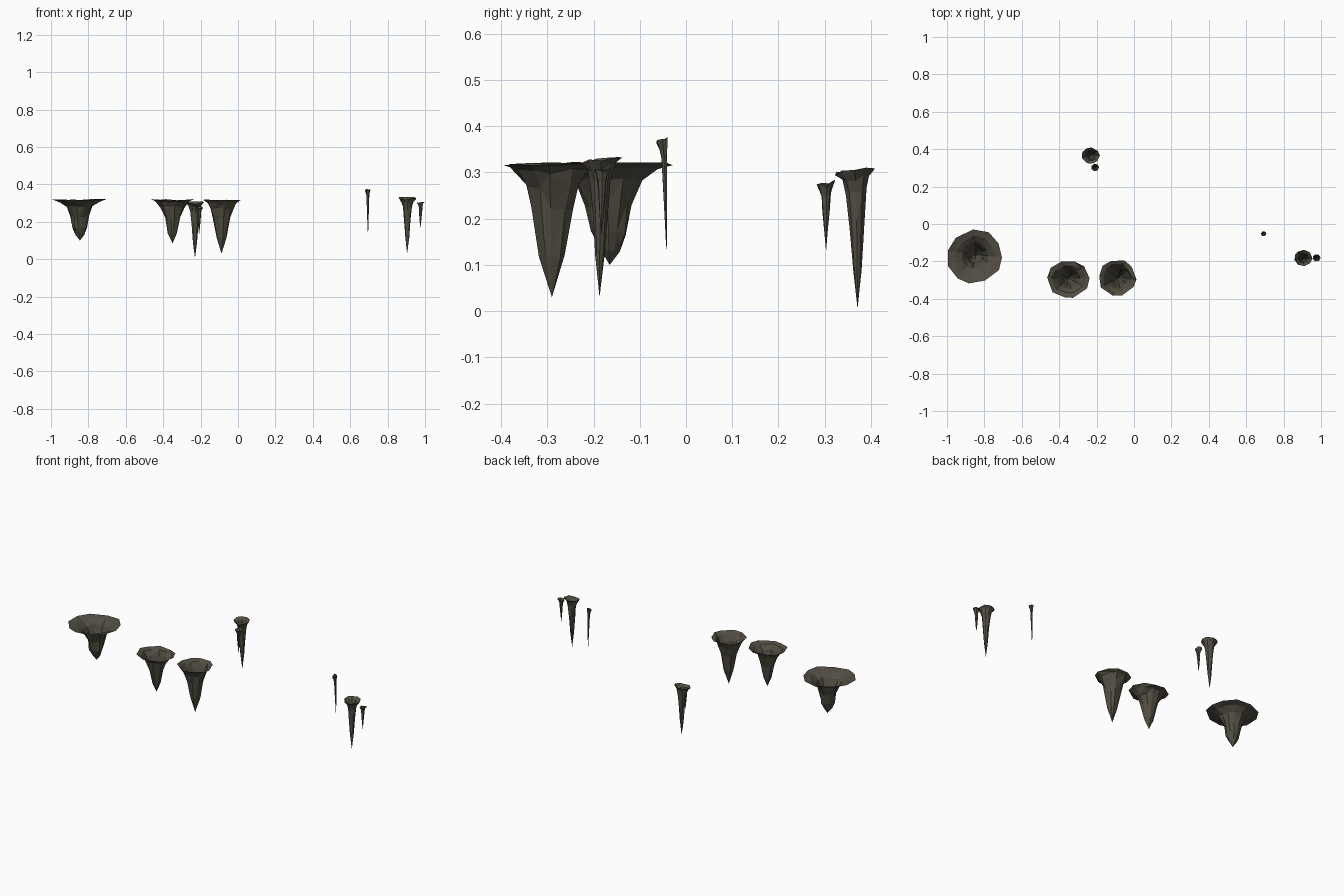
import bpy, bmesh, math, random

if "Cube" in bpy.data.objects:
    bpy.data.objects.remove(bpy.data.objects["Cube"])

random.seed(4)
rock = bpy.data.materials.new("dark_brown_stone")
rock.diffuse_color = (0.085, 0.076, 0.056, 1)
rock.use_nodes = True
rock.node_tree.nodes["Principled BSDF"].inputs["Base Color"].default_value = rock.diffuse_color


def stalactite(name, centre, radius, tip, rings, sides, tilt=0.0):
    """Open flared shell; rings = (z, fraction of rim radius), top to bottom."""
    bm = bmesh.new()
    cx, cy = centre
    rx, ry = radius
    top = rings[0][0]
    wobble = [random.uniform(0.95, 1.06) for _ in range(sides)]
    shift = [random.uniform(-0.12, 0.12) for _ in range(sides)]
    loops = []
    for z, f in rings:
        t = (top - z) / (top - tip[2])          # drift of the axis towards the tip
        ax, ay = cx + (tip[0] - cx) * t ** 0.4, cy + (tip[1] - cy) * t ** 0.4
        loop = []
        for i in range(sides):
            a = math.tau * i / sides + shift[i]
            r = f * wobble[i] * (1 if f == 1 else random.uniform(0.92, 1.08))
            s = math.sin(a)
            dz = tilt * s * (1 - t) + random.uniform(-0.004, 0.004) * (1 if f == 1 else 1.5)
            loop.append(bm.verts.new((ax + rx * r * math.cos(a), ay + ry * r * s, z + dz)))
        loops.append(loop)
    point = bm.verts.new(tip)
    for i in range(sides):
        j = (i + 1) % sides
        for up, low in zip(loops, loops[1:]):
            bm.faces.new((up[i], low[i], low[j], up[j]))
        bm.faces.new((loops[-1][i], point, loops[-1][j]))
    bmesh.ops.triangulate(bm, faces=[f for f in bm.faces if len(f.verts) == 4])
    bmesh.ops.recalc_face_normals(bm, faces=bm.faces)
    # normals point away from the axis
    bm.faces.ensure_lookup_table()
    f = bm.faces[-1]
    c = f.calc_center_median()
    if (c.x - tip[0]) * f.normal.x + (c.y - tip[1]) * f.normal.y < 0:
        bmesh.ops.reverse_faces(bm, faces=bm.faces)
    me = bpy.data.meshes.new(name)
    bm.to_mesh(me)
    bm.free()
    me.materials.append(rock)
    bpy.context.collection.objects.link(bpy.data.objects.new(name, me))


# Broad flared stalactites
stalactite("wide_stalactite", (-0.85, -0.17), (0.148, 0.146), (-0.845, -0.165, 0.10),
           [(0.319, 1), (0.307, 0.72), (0.285, 0.50), (0.23, 0.33), (0.17, 0.27), (0.135, 0.16)], 11)
stalactite("middle_stalactite_left", (-0.35, -0.293), (0.109, 0.102), (-0.35, -0.29, 0.085),
           [(0.318, 1), (0.305, 0.77), (0.28, 0.56), (0.22, 0.37), (0.14, 0.22)], 10)
stalactite("middle_stalactite_right", (-0.088, -0.288), (0.10, 0.095), (-0.088, -0.29, 0.03),
           [(0.317, 1), (0.303, 0.78), (0.27, 0.60), (0.22, 0.45), (0.12, 0.28)], 10)

# Slim stalactites
slim = lambda top, tip: [(top - (top - tip) * t, f) for t, f in
                         ((0, 1), (0.06, 0.68), (0.16, 0.50), (0.38, 0.38), (0.70, 0.22))]
stalactite("back_stalactite", (-0.232, 0.365), (0.048, 0.042), (-0.23, 0.371, 0.005),
           slim(0.304, 0.005), 9, 0.006)
stalactite("back_small_stalactite", (-0.208, 0.303), (0.022, 0.02), (-0.208, 0.303, 0.13),
           slim(0.277, 0.13), 7, 0.003)
stalactite("right_stalactite", (0.904, -0.182), (0.049, 0.043), (0.904, -0.187, 0.03),
           slim(0.328, 0.03), 9, 0.006)
stalactite("right_small_stalactite", (0.977, -0.181), (0.022, 0.02), (0.975, -0.183, 0.163),
           slim(0.304, 0.163), 7)
stalactite("thin_stalactite", (0.693, -0.052), (0.015, 0.014), (0.695, -0.042, 0.12),
           slim(0.37, 0.12), 6, 0.005)
